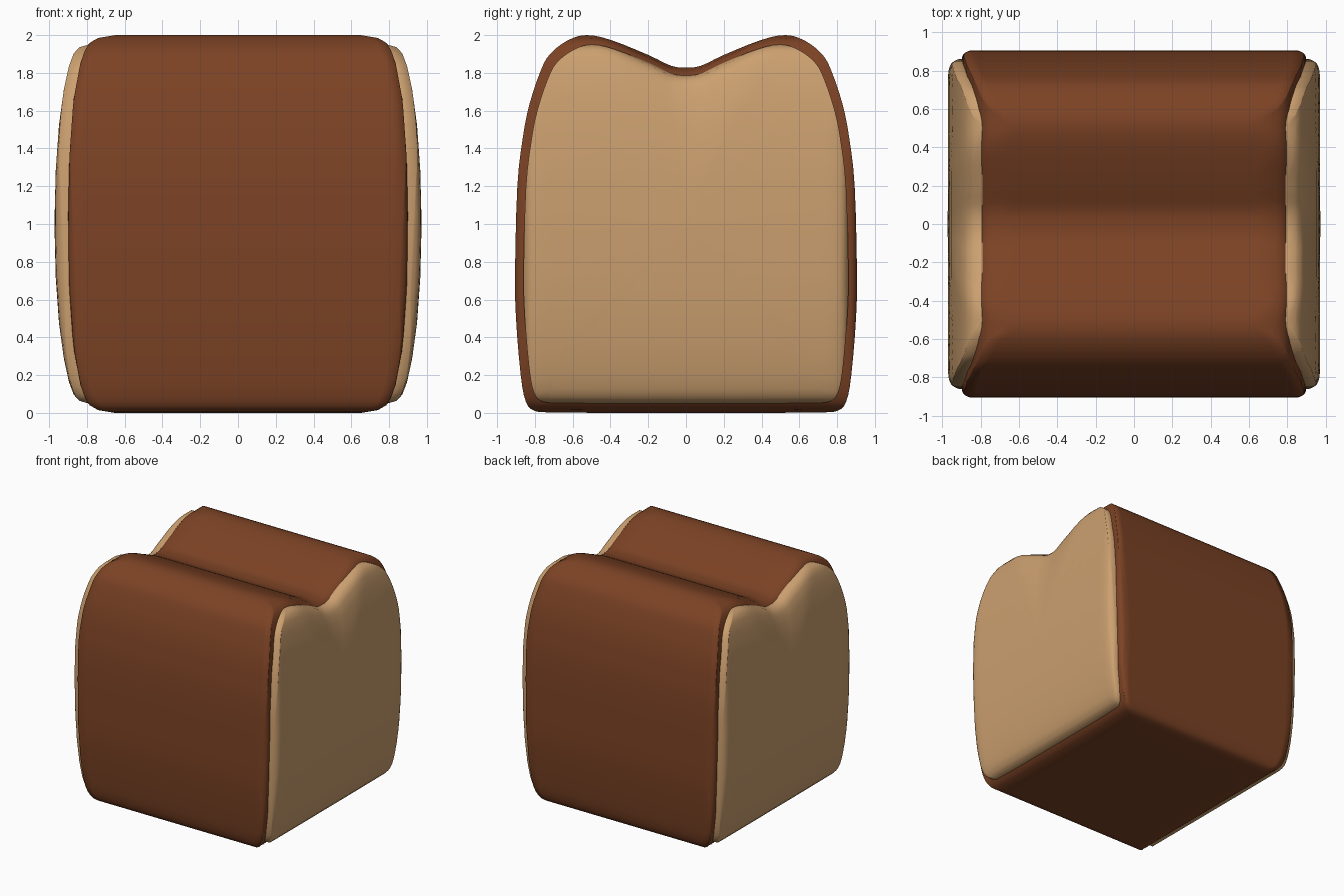
import bpy, math

if "Cube" in bpy.data.objects:
    bpy.data.objects.remove(bpy.data.objects["Cube"])

# half outline of the slice (y, z), from bottom centre to the dip in the top
HALF = [(0, 0), (.4, 0), (.7, 0.003), (.8, .01), (.848, .06), (.875, .2), (.9, .5), (.905, .75),
        (.893, 1.2), (.865, 1.45), (.83, 1.63), (.77, 1.81), (.72, 1.9), (.63, 1.97),
        (.53, 2.0), (.4, 1.975), (.2, 1.895), (.08, 1.838), (0, 1.828)]


def smooth_loop(pts, n=3):
    out = []
    for i in range(len(pts)):
        a, b, c, d = (pts[(i + k - 1) % len(pts)] for k in range(4))
        for j in range(n):
            u = j / n
            out.append(tuple(.5 * (2 * q + (r - p) * u + (2 * p - 5 * q + 4 * r - s) * u * u
                                   + (3 * q - p - 3 * r + s) * u ** 3)
                             for p, q, r, s in zip(a, b, c, d)))
    return out


PROFILE = smooth_loop(HALF + [(-y, z) for y, z in HALF[-2:0:-1]])


def lerp_table(table, v):
    for (a, p), (b, q) in zip(table, table[1:]):
        if v <= b:
            return p + (q - p) * (v - a) / (b - a)
    return table[-1][1]


def height_ratio(y, z):
    # distance from mid height, 1 along the whole top and bottom edge
    dip = math.cos(min(abs(y) / .5, 1) * math.pi / 2) ** 2
    top = 1 - .17 * dip
    return min(1, abs(z - 1) / (top if z > 1 else 1))


SCALES = [1, .995, .985, .97, .95, .92, .88, .82, .74, .64, .5, .35, .2, .08]


def loaf_part(name, scale, widths, rounding, color):
    n = len(PROFILE)

    def ring(s, side, shrink=1):
        row = []
        for y, z in PROFILE:
            x = (lerp_table(widths, height_ratio(y, z) * s)
                 - lerp_table(rounding, min(1, abs(y) / .905) * s))
            row.append((side * x * shrink, y * s * scale, 1 + (z - 1) * s * scale))
        return row

    rings = [ring(s, -1) for s in reversed(SCALES)]
    rings += [ring(1, 1, k) for k in (-.93, -.5, .5, .93)]
    rings += [ring(s, 1) for s in SCALES]
    verts = [v for r in rings for v in r]
    faces = [(k * n + i, k * n + (i + 1) % n, (k + 1) * n + (i + 1) % n, (k + 1) * n + i)
             for k in range(len(rings) - 1) for i in range(n)]
    # close both domed ends
    faces = [f[::-1] for f in faces]
    last = (len(rings) - 1) * n
    for start, side in ((0, -1), (last, 1)):
        c = len(verts)
        verts.append((side * widths[0][1], 0, 1))
        for i in range(n):
            f = (start + i, start + (i + 1) % n, c)
            faces.append(f if side > 0 else f[::-1])
    mesh = bpy.data.meshes.new(name)
    mesh.from_pydata(verts, [], faces)
    import bmesh
    bm = bmesh.new()
    bm.from_mesh(mesh)
    bmesh.ops.recalc_face_normals(bm, faces=bm.faces)
    bm.to_mesh(mesh)
    bm.free()
    mesh.shade_smooth()
    mat = bpy.data.materials.new(name)
    mat.diffuse_color = (*color, 1)
    mat.use_nodes = True
    mat.node_tree.nodes["Principled BSDF"].inputs["Base Color"].default_value = mat.diffuse_color
    mesh.materials.append(mat)
    obj = bpy.data.objects.new(name, mesh)
    bpy.context.collection.objects.link(obj)
    return obj


# brown crust
loaf_part("crust", 1,
          [(0, .9), (.35, .893), (.65, .872), (.85, .835), (.92, .81), (.96, .785), (.985, .74), (1, .65)],
          [(0, 0), (.96, 0), (.985, .012), (1, .04)], (.2, .055, .018))

# pale crumb bulging out at both ends
loaf_part("crumb", .95,
          [(0, .972), (.3, .965), (.55, .948), (.75, .922), (.88, .895), (.95, .87), (.985, .84), (1, .79)],
          [(0, 0), (.9, 0), (.95, .006), (.98, .02), (1, .05)], (.6, .35, .16))
